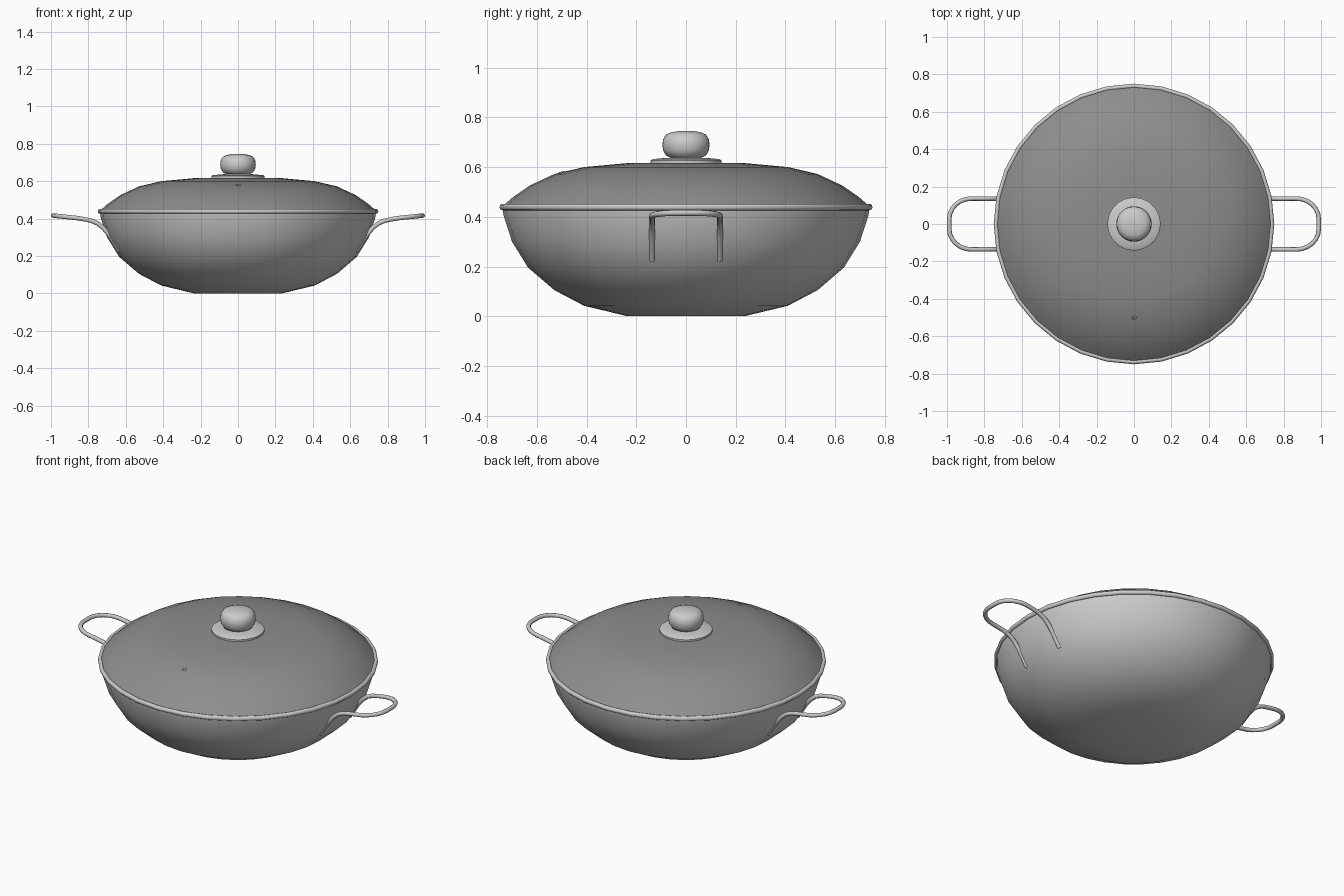
import bpy, bmesh, math
from mathutils import Vector

if "Cube" in bpy.data.objects:
    bpy.data.objects.remove(bpy.data.objects["Cube"])

SEG = 32


def lathe(name, profile, seg=SEG, angle=35):
    """Spin an (r, z) profile round the z axis."""
    bm = bmesh.new()
    vs = [bm.verts.new((r, 0, z)) for r, z in profile]
    edges = [bm.edges.new(p) for p in zip(vs, vs[1:])]
    bmesh.ops.spin(bm, geom=vs + edges, cent=(0, 0, 0), axis=(0, 0, 1),
                   angle=math.tau, steps=seg, use_duplicate=False)
    bmesh.ops.remove_doubles(bm, verts=bm.verts, dist=1e-4)
    bmesh.ops.recalc_face_normals(bm, faces=bm.faces)
    me = bpy.data.meshes.new(name)
    bm.to_mesh(me)
    bm.free()
    ob = bpy.data.objects.new(name, me)
    bpy.context.collection.objects.link(ob)
    smooth(ob, angle)
    return ob


def smooth(ob, angle=35):
    bpy.ops.object.select_all(action='DESELECT')
    ob.select_set(True)
    bpy.context.view_layer.objects.active = ob
    bpy.ops.object.shade_smooth_by_angle(angle=math.radians(angle))


def shell(outer, inset, lift):
    """Close an open profile with a parallel inner wall."""
    inner = [(max(r - inset, 0), z + lift) for r, z in outer]
    return outer + inner[::-1]


def tint(ob, grey):
    mat = bpy.data.materials.new(ob.name + "_grey")
    mat.diffuse_color = (grey, grey, grey, 1)
    mat.use_nodes = True
    mat.node_tree.nodes["Principled BSDF"].inputs["Base Color"].default_value = mat.diffuse_color
    ob.data.materials.append(mat)


# Bowl and dark domed lid, both thin shells
bowl = lathe("bowl", shell([(0, 0), (0.235, 0), (0.41, 0.042), (0.53, 0.105),
                            (0.635, 0.195), (0.70, 0.30), (0.734, 0.405), (0.738, 0.43)],
                           0.01, 0.006), angle=50)
lid = lathe("lid", shell([(0, 0.618), (0.235, 0.616), (0.41, 0.60), (0.53, 0.572),
                          (0.63, 0.525), (0.695, 0.48), (0.735, 0.445)], 0.006, -0.006), angle=50)
tint(lid, 0.27)

# Rolled metal rim between them
rim = [(0.738 + 0.012 * math.cos(a), 0.439 + 0.013 * math.sin(a))
       for a in (math.tau * i / 12 for i in range(13))]
lathe("lid_rim", rim, angle=80)

# Knob on its disc
lathe("knob_plate", [(0, 0.61), (0.142, 0.61), (0.142, 0.627), (0.135, 0.632),
                     (0.08, 0.637), (0, 0.637)])
lathe("knob", [(0, 0.632), (0.06, 0.636), (0.08, 0.646), (0.092, 0.667), (0.095, 0.69),
               (0.092, 0.712), (0.08, 0.731), (0.06, 0.740), (0.03, 0.745), (0, 0.746)], angle=80)

# Steam vent eyelet
bpy.ops.mesh.primitive_torus_add(major_radius=0.009, minor_radius=0.004, major_segments=16,
                                 minor_segments=8, location=(0, -0.5, 0.578),
                                 rotation=(math.radians(13), 0, 0))
vent = bpy.context.object
vent.name = "steam_vent"
smooth(vent, 80)


def handle(name, side):
    """Round bar loop: legs up the bowl wall, then out into a U."""
    leg = [(0.632, 0.225), (0.69, 0.315), (0.72, 0.35), (0.75, 0.374),
           (0.785, 0.389), (0.83, 0.398), (0.87, 0.404)]
    y = 0.136
    half = [Vector((x, -y, z)) for x, z in leg]
    for i in range(1, 7):
        a = math.radians(15 * i)
        half.append(Vector((0.87 + 0.118 * math.sin(a), -y + 0.11 * (1 - math.cos(a)),
                            0.404 + 0.012 * math.sin(a))))
    pts = half + [Vector((p.x, -p.y, p.z)) for p in reversed(half)]
    cu = bpy.data.curves.new(name, 'CURVE')
    cu.dimensions = '3D'
    cu.bevel_depth = 0.012
    cu.bevel_resolution = 2
    cu.use_fill_caps = True
    sp = cu.splines.new('POLY')
    sp.points.add(len(pts) - 1)
    for q, p in zip(sp.points, pts):
        q.co = (p.x * side, p.y * side, p.z, 1)
    sp.use_smooth = True
    ob = bpy.data.objects.new(name, cu)
    bpy.context.collection.objects.link(ob)


handle("right_handle", 1)
handle("left_handle", -1)
